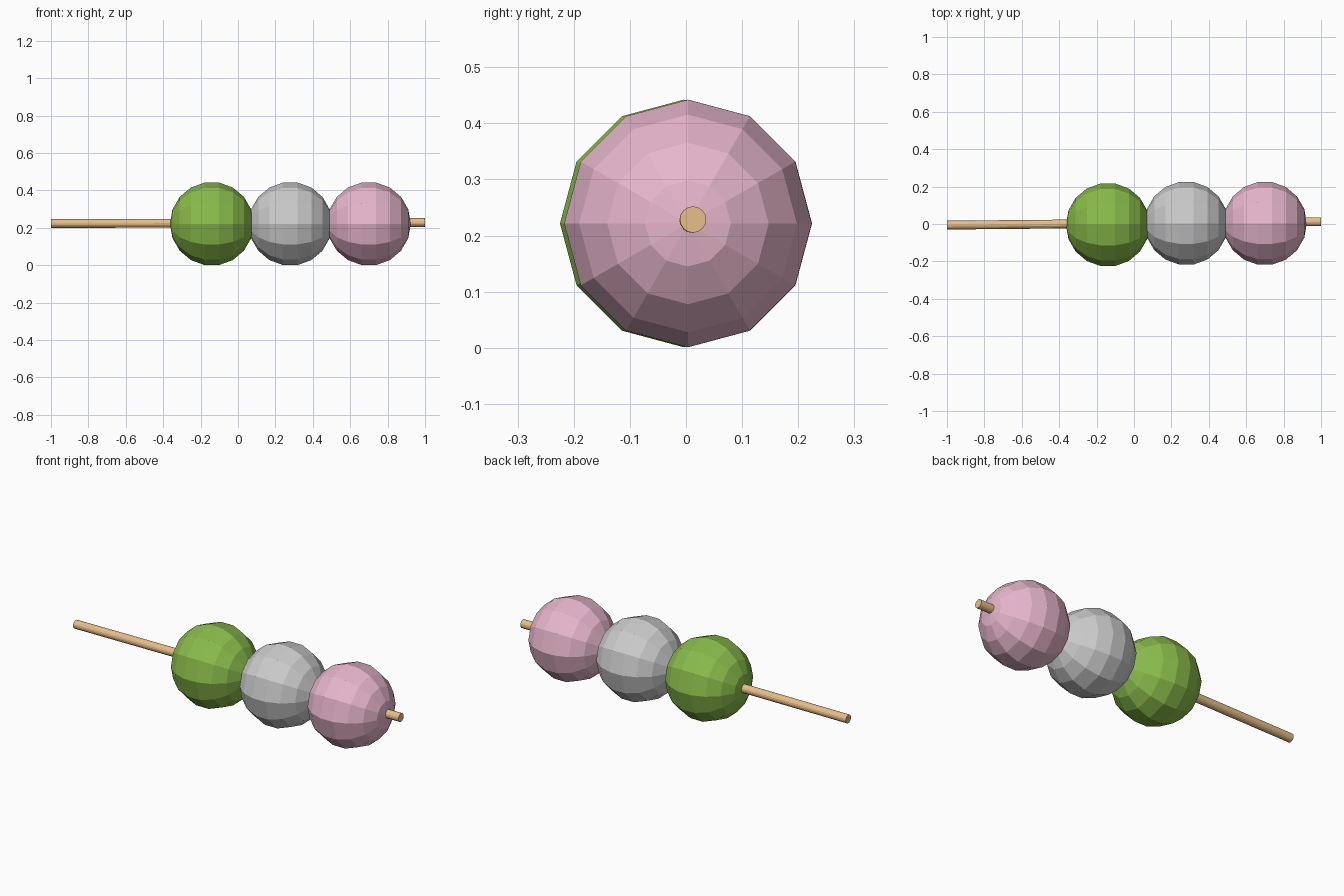
import bpy
from math import pi
from mathutils import Vector

if "Cube" in bpy.data.objects:
    bpy.data.objects.remove(bpy.data.objects["Cube"])


def paint(obj, name, rgb):
    mat = bpy.data.materials.new(name)
    mat.diffuse_color = (*rgb, 1)
    mat.use_nodes = True
    mat.node_tree.nodes["Principled BSDF"].inputs["Base Color"].default_value = mat.diffuse_color
    obj.data.materials.append(mat)


def ball(name, x, y, rgb=None):
    # low-poly sphere with its poles on the skewer axis
    bpy.ops.mesh.primitive_uv_sphere_add(
        segments=12, ring_count=9, radius=0.224,
        location=(x, y, 0.2215), rotation=(0, pi / 2, 0))
    obj = bpy.context.object
    obj.name = name
    if rgb:
        paint(obj, name + "_colour", rgb)


# three dumplings
ball("green_dumpling", -0.14, -0.004, (0.25, 0.50, 0.07))
ball("grey_dumpling", 0.28, 0.004)
ball("pink_dumpling", 0.70, 0.0035, (0.80, 0.47, 0.60))

# slightly tilted wooden skewer
a, b = Vector((-1, -0.006, 0.223)), Vector((1, 0.0125, 0.2285))
axis = b - a
bpy.ops.mesh.primitive_cylinder_add(
    vertices=16, radius=0.0235, depth=axis.length, location=(a + b) / 2,
    rotation=axis.to_track_quat('Z', 'Y').to_euler())
skewer = bpy.context.object
skewer.name = "skewer"
paint(skewer, "wood", (0.80, 0.52, 0.25))
